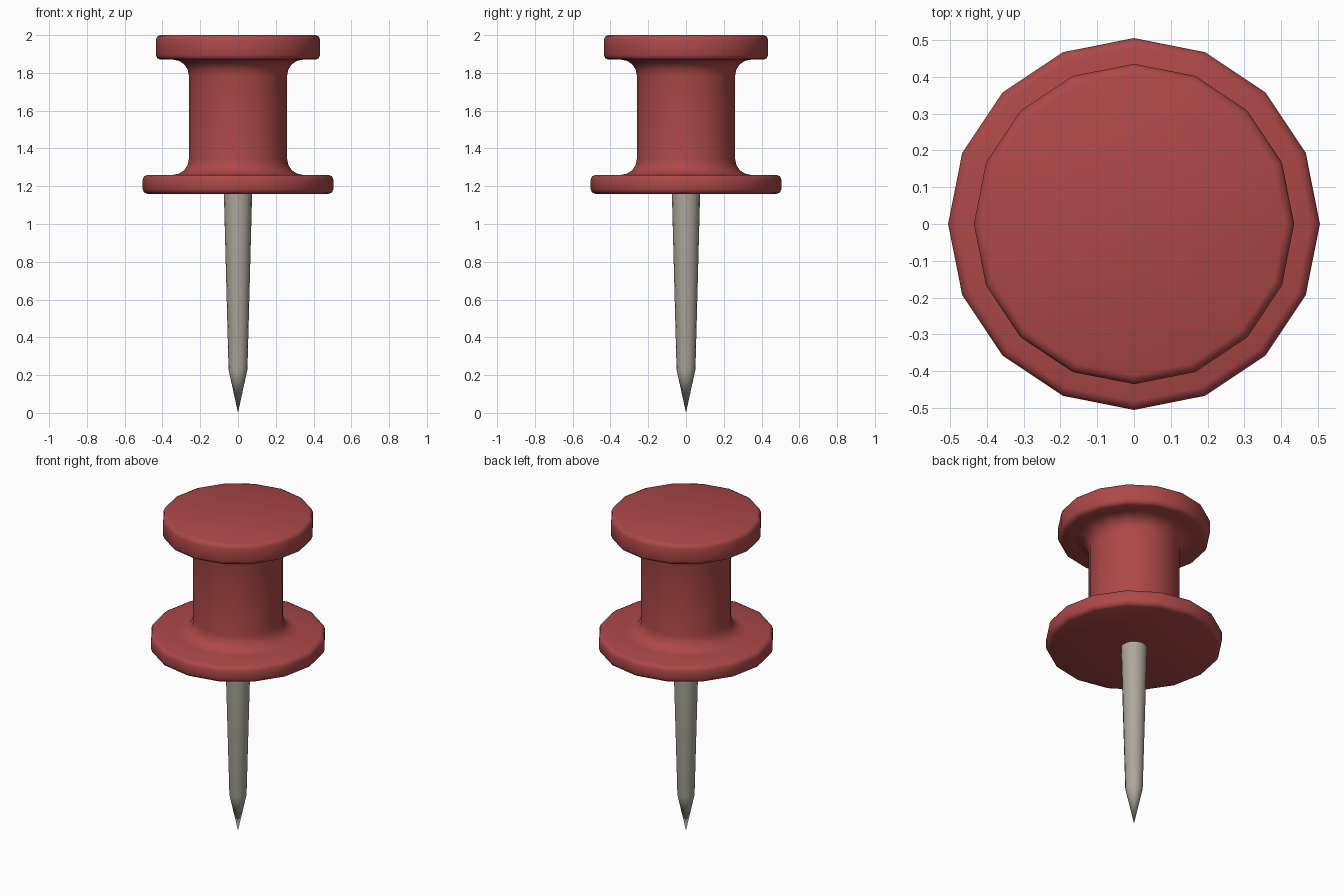
import bpy
import bmesh
from math import radians, sin, cos, pi

old = bpy.data.objects.get("Cube")
if old:
    bpy.data.objects.remove(old, do_unlink=True)

SIDES = 16


def make_material(name, rgb, roughness):
    mat = bpy.data.materials.new(name)
    mat.use_nodes = True
    color = (*rgb, 1.0)
    mat.diffuse_color = color
    bsdf = mat.node_tree.nodes["Principled BSDF"]
    bsdf.inputs["Base Color"].default_value = color
    bsdf.inputs["Roughness"].default_value = roughness
    return mat


def lathe(name, profile, mat):
    """Spin a bottom-to-top (radius, height) profile; zero radius makes a point."""
    bm = bmesh.new()
    rings = []
    for r, z in profile:
        if r == 0:
            rings.append([bm.verts.new((0, 0, z))] * SIDES)
        else:
            rings.append([bm.verts.new((r * cos(2 * pi * i / SIDES),
                                        r * sin(2 * pi * i / SIDES), z))
                          for i in range(SIDES)])
    for low, high in zip(rings, rings[1:]):
        for i in range(SIDES):
            j = (i + 1) % SIDES
            corners = dict.fromkeys((low[i], low[j], high[j], high[i]))
            bm.faces.new(list(corners))
    # Close the open ends with flat caps
    if profile[0][0]:
        bm.faces.new(rings[0][::-1])
    if profile[-1][0]:
        bm.faces.new(rings[-1])
    bmesh.ops.recalc_face_normals(bm, faces=bm.faces)
    mesh = bpy.data.meshes.new(name)
    bm.to_mesh(mesh)
    bm.free()
    mesh.materials.append(mat)
    obj = bpy.data.objects.new(name, mesh)
    bpy.context.collection.objects.link(obj)
    bpy.ops.object.select_all(action="DESELECT")
    obj.select_set(True)
    bpy.context.view_layer.objects.active = obj
    bpy.ops.object.shade_smooth_by_angle(angle=radians(50))
    return obj


def arc(cr, cz, radius, start, end, steps):
    """Points on a rounded corner of the profile, angles in degrees."""
    angles = [radians(start + (end - start) * i / steps) for i in range(steps + 1)]
    return [(cr + radius * cos(a), cz + radius * sin(a)) for a in angles]


red = make_material("red plastic", (0.42, 0.065, 0.065), 0.5)
steel = make_material("pale steel", (0.42, 0.39, 0.34), 0.4)

# Handle: wide collar, narrow grip with fillets, round cap
handle = (arc(0.48, 1.185, 0.025, -90, 0, 2)      # collar lower rim
          + arc(0.48, 1.235, 0.025, 0, 90, 2)     # collar upper rim
          + arc(0.345, 1.345, 0.085, 270, 180, 4)  # lower fillet
          + arc(0.345, 1.785, 0.085, 180, 90, 4)  # upper fillet
          + arc(0.41, 1.895, 0.025, -90, 0, 2)    # cap lower rim
          + arc(0.41, 1.975, 0.025, 0, 90, 2))    # cap upper rim
lathe("handle", handle, red)

# Needle: sharp tip, then a slow taper up into the collar
lathe("needle", [(0, 0), (0.05, 0.23), (0.075, 1.17)], steel)
